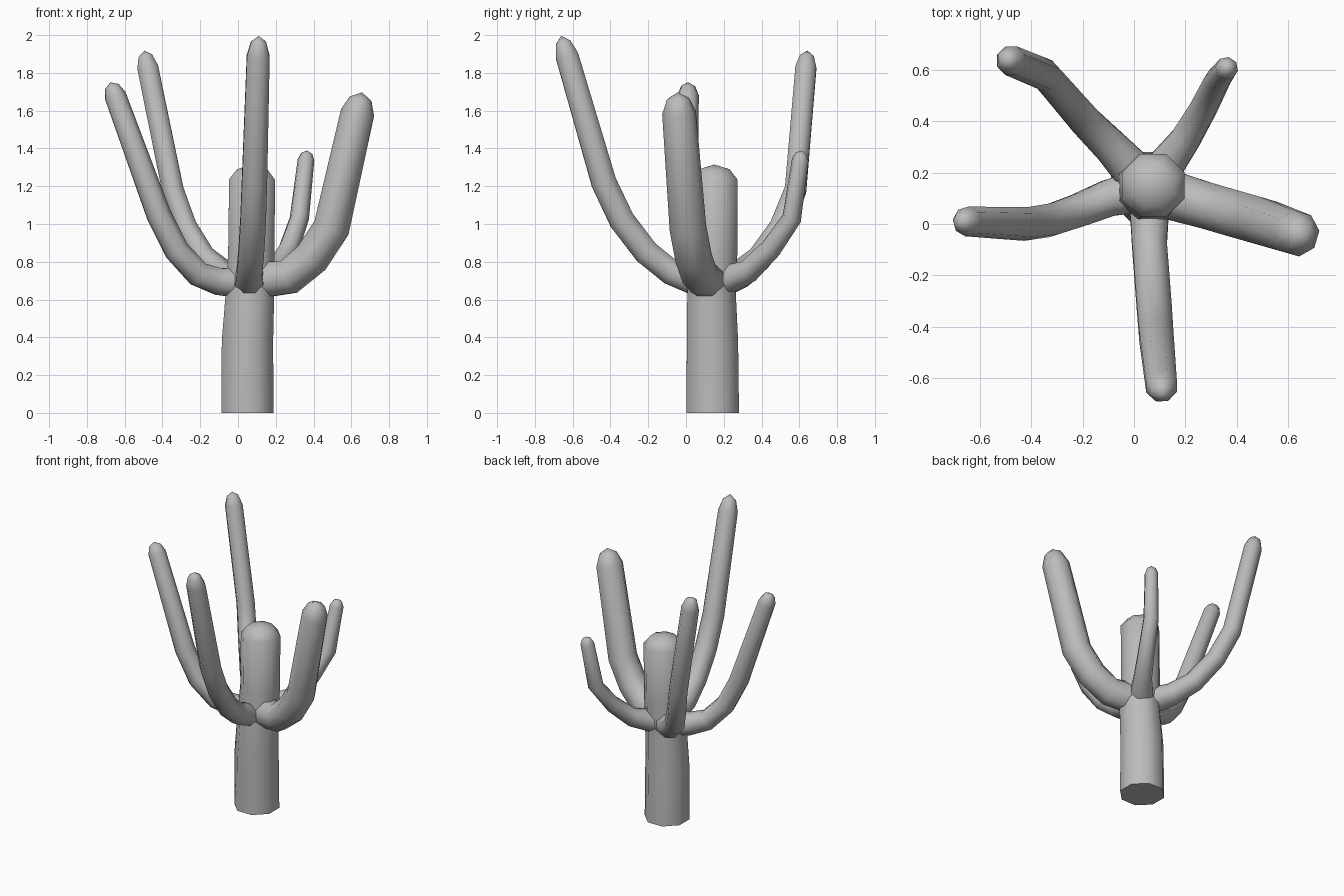
import bpy, bmesh, math
from mathutils import Vector

if "Cube" in bpy.data.objects:
    bpy.data.objects.remove(bpy.data.objects["Cube"])

skin = bpy.data.materials.new("plain_grey")
skin.diffuse_color = (0.5, 0.5, 0.5, 1)
skin.use_nodes = True
skin.node_tree.nodes["Principled BSDF"].inputs["Base Color"].default_value = skin.diffuse_color


def tube(name, path, sides=8, tip=None, flat_base=False):
    """Sweep a ring along (x, y, z, radius) points; tip is the height of the rounded end."""
    pts = [Vector(p[:3]) for p in path]
    radii = [p[3] for p in path]
    last = (pts[-1] - pts[-2]).normalized()
    # rounded end: one narrower ring, then a pole
    end, r = pts[-1], radii[-1]
    pts.append(end + last * tip * 0.68)
    radii.append(r * 0.66)
    pole = end + last * tip
    bm = bmesh.new()
    rings = []
    u = None
    for i, p in enumerate(pts):
        a = (p - pts[i - 1]).normalized() if i else (pts[1] - p).normalized()
        b = (pts[i + 1] - p).normalized() if i < len(pts) - 1 else a
        t = (a + b).normalized()
        if flat_base and i == 0:
            t = Vector((0, 0, 1))
        if u is None:
            u = Vector((1, 0, 0)) if flat_base else t.cross(Vector((0, 0, 1))).normalized()
        u = (u - t * u.dot(t)).normalized()
        v = t.cross(u)
        ring = []
        for k in range(sides):
            ang = 2 * math.pi * (k + 0.5) / sides
            ring.append(bm.verts.new(p + (u * math.cos(ang) + v * math.sin(ang)) * radii[i]))
        rings.append(ring)
    for lo, hi in zip(rings, rings[1:]):
        for k in range(sides):
            n = (k + 1) % sides
            bm.faces.new((lo[k], lo[n], hi[n], hi[k]))
    top = bm.verts.new(pole)
    for k in range(sides):
        bm.faces.new((rings[-1][k], rings[-1][(k + 1) % sides], top))
    if flat_base:
        bm.faces.new(rings[0][::-1])
    bmesh.ops.recalc_face_normals(bm, faces=bm.faces)
    me = bpy.data.meshes.new(name)
    bm.to_mesh(me)
    bm.free()
    me.materials.append(skin)
    ob = bpy.data.objects.new(name, me)
    bpy.context.collection.objects.link(ob)
    bpy.ops.object.select_all(action='DESELECT')
    ob.select_set(True)
    bpy.context.view_layer.objects.active = ob
    bpy.ops.object.shade_smooth_by_angle(angle=math.radians(60))
    return ob


# Central trunk
tube("trunk", [(0.05, 0.142, 0, 0.15), (0.05, 0.14, 0.38, 0.147),
               (0.065, 0.135, 0.66, 0.138), (0.07, 0.15, 0.85, 0.132),
               (0.075, 0.15, 1.235, 0.132)], tip=0.08, flat_base=True)

# Five upcurved arms
tube("front_arm", [(0.06, 0.1, 0.68, 0.085), (0.06, -0.08, 0.745, 0.073),
                   (0.07, -0.21, 0.85, 0.073), (0.08, -0.34, 1.02, 0.073),
                   (0.087, -0.435, 1.22, 0.072), (0.107, -0.63, 1.89, 0.065)], tip=0.11)
tube("right_arm", [(0.08, 0.13, 0.70, 0.105), (0.27, 0.075, 0.72, 0.098),
                   (0.39, 0.04, 0.82, 0.098), (0.495, 0.01, 0.98, 0.098),
                   (0.633, -0.037, 1.59, 0.09)], tip=0.11)
tube("left_arm", [(0.03, 0.13, 0.69, 0.09), (-0.1, 0.1, 0.695, 0.077),
                  (-0.21, 0.055, 0.735, 0.07), (-0.325, 0.015, 0.86, 0.067),
                  (-0.42, 0.0, 1.05, 0.066), (-0.65, 0.01, 1.68, 0.058)], tip=0.075)
tube("back_left_arm", [(0.03, 0.17, 0.69, 0.09), (-0.08, 0.29, 0.735, 0.075),
                       (-0.18, 0.39, 0.82, 0.068), (-0.275, 0.5, 0.98, 0.064),
                       (-0.345, 0.58, 1.18, 0.062), (-0.478, 0.635, 1.83, 0.06)], tip=0.09)
tube("back_right_arm", [(0.08, 0.17, 0.69, 0.085), (0.2, 0.33, 0.75, 0.063),
                        (0.27, 0.45, 0.87, 0.056), (0.325, 0.56, 1.03, 0.052),
                        (0.36, 0.605, 1.34, 0.045)], tip=0.05)
